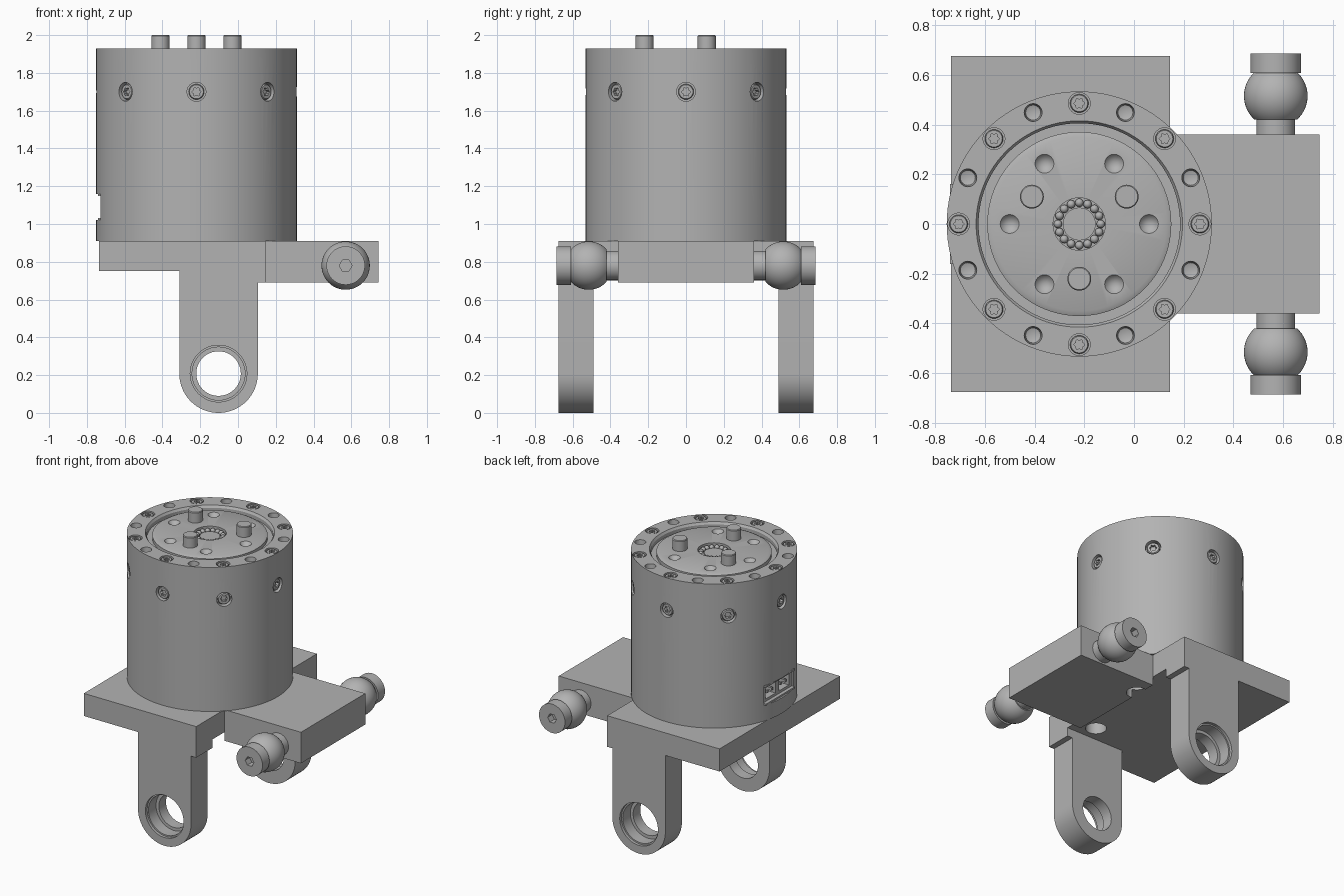
import bpy, bmesh
from math import cos, sin, pi, radians
from mathutils import Matrix, Vector

old = bpy.data.objects.get("Cube")
if old:
    bpy.data.objects.remove(old, do_unlink=True)

grey = bpy.data.materials.new("machined_grey")
grey.use_nodes = True
grey.diffuse_color = (0.45, 0.45, 0.45, 1)
grey.node_tree.nodes["Principled BSDF"].inputs["Base Color"].default_value = (0.45, 0.45, 0.45, 1)

CX, R, BOTTOM, TOP = -0.22, 0.533, 0.91, 1.93


def frame(loc, axis=(0, 0, 1)):
    """Placement whose local z points along axis."""
    return Matrix.Translation(loc) @ Vector(axis).to_track_quat('Z', 'Y').to_matrix().to_4x4()


def polar(radius, degrees, z):
    a = radians(degrees)
    return Vector((CX + radius * cos(a), radius * sin(a), z))


def lathe(bm, profile, mat, segs=32, lobes=()):
    """Revolve (radius, height) points; rings listed in lobes become star shaped."""
    rings = []
    for i, (r, h) in enumerate(profile):
        if r == 0:
            rings.append([bm.verts.new(mat @ Vector((0, 0, h)))] * segs)
            continue
        ring = []
        for k in range(segs):
            a = 2 * pi * k / segs
            rr = r * (1 + 0.2 * cos(6 * a)) if i in lobes else r
            ring.append(bm.verts.new(mat @ Vector((rr * cos(a), rr * sin(a), h))))
        rings.append(ring)
    for a, b in zip(rings, rings[1:]):
        for k in range(segs):
            n = (k + 1) % segs
            bm.faces.new(list(dict.fromkeys((a[k], a[n], b[n], b[k]))))


def rod(bm, r, low, high, mat, segs=32):
    lathe(bm, [(0, low), (r, low), (r, high), (0, high)], mat, segs)


def box(bm, x, y, z):
    size = [b - a for a, b in (x, y, z)]
    mid = [(a + b) / 2 for a, b in (x, y, z)]
    bmesh.ops.create_cube(bm, size=1, matrix=Matrix.Translation(mid) @ Matrix.Diagonal((*size, 1)))


def finish(bm, name):
    bmesh.ops.recalc_face_normals(bm, faces=bm.faces)
    mesh = bpy.data.meshes.new(name)
    bm.to_mesh(mesh)
    bm.free()
    mesh.materials.append(grey)
    ob = bpy.data.objects.new(name, mesh)
    bpy.context.collection.objects.link(ob)
    smooth(ob)
    return ob


def smooth(ob):
    ob.data.shade_smooth()
    ob.data.set_sharp_from_angle(angle=radians(30))


def carve(ob, bm):
    """Subtract the shapes in bm from ob."""
    cutter = finish(bm, "cutter")
    cutter.hide_render = True
    mod = ob.modifiers.new("cut", 'BOOLEAN')
    mod.operation, mod.solver, mod.object = 'DIFFERENCE', 'EXACT', cutter
    bpy.context.view_layer.objects.active = ob
    bpy.ops.object.modifier_apply(modifier=mod.name)
    bpy.data.objects.remove(cutter, do_unlink=True)
    smooth(ob)


# motor housing: turned body with face groove and centre bearing well
bm = bmesh.new()
lathe(bm, [(0, BOTTOM), (R, BOTTOM), (R, TOP), (0.415, TOP), (0.405, 1.915), (0.405, 1.89),
           (0.37, 1.89), (0.37, 1.915), (0.35, 1.925), (0.105, 1.925), (0.105, 1.89),
           (0.05, 1.89), (0.05, 1.7), (0, 1.7)], frame((CX, 0, 0)), 96)
housing = finish(bm, "motor_housing")

bm = bmesh.new()
for k in range(8):
    a = 45 * k
    rod(bm, 0.044, -0.03, 0.02, frame(polar(0.485, a, TOP)), 24)
    lathe(bm, [(0, -0.08), (0.03, -0.07), (0.036, 0), (0.036, 0.02), (0, 0.02)],
          frame(polar(0.485, a + 22.5, TOP)), 24)
    out = polar(1, a, 0) - Vector((CX, 0, 0))
    rod(bm, 0.05, -0.035, 0.03, frame(polar(R, a, 1.7), out), 24)
for k in range(6):
    lathe(bm, [(0, -0.05), (0.038, 0), (0.038, 0.03), (0, 0.03)],
          frame(polar(0.28, 60 * k, 1.925)), 24)
carve(housing, bm)

# cable socket: side slot with two deeper ports and thin lips
bm = bmesh.new()
box(bm, (-0.9, -0.715), (-0.165, 0.165), (1.02, 1.16))
carve(housing, bm)
bm = bmesh.new()
for y in (-0.075, 0.075):
    box(bm, (-0.73, -0.66), (y - 0.055, y + 0.055), (1.05, 1.13))
carve(housing, bm)
bm = bmesh.new()
for z in (1.02, 1.148):
    box(bm, (-0.74, -0.714), (-0.16, 0.16), (z, z + 0.012))
for y in (-0.075, 0.075):
    for dy in (-0.025, 0.025):
        box(bm, (-0.71, -0.655), (y + dy - 0.008, y + dy + 0.008), (1.08, 1.1))
finish(bm, "cable_socket")


# star socket screws on the rim and around the side
def screw(bm, mat, r):
    lathe(bm, [(0, -0.03), (r, -0.03), (r, -0.006), (r * 0.9, 0), (r * 0.5, 0),
               (r * 0.5, -0.02), (0, -0.02)], mat, 24, (4, 5))


rim, side = bmesh.new(), bmesh.new()
for k in range(8):
    out = polar(1, 45 * k, 0) - Vector((CX, 0, 0))
    screw(rim, frame(polar(0.485, 45 * k, TOP - 0.004)), 0.037)
    screw(side, frame(polar(R - 0.01, 45 * k, 1.7), out), 0.041)
finish(rim, "rim_screws")
finish(side, "side_screws")

# three locating pins
bm = bmesh.new()
for a in (30, 150, 270):
    lathe(bm, [(0, 1.9), (0.048, 1.9), (0.048, 1.995), (0.044, 2), (0, 2)],
          frame(polar(0.22, a, 0)), 32)
finish(bm, "locating_pins")

# bearing balls in the centre well
bm = bmesh.new()
for k in range(16):
    bmesh.ops.create_uvsphere(bm, u_segments=12, v_segments=8, radius=0.017,
                              matrix=frame(polar(0.086, 22.5 * k, 1.903)))
rod(bm, 0.066, 1.88, 1.905, frame((CX, 0, 0)))
finish(bm, "centre_bearing")

# mounting plates with through holes
plates = [("base_plate", (-0.735, 0.145), (-0.49, 0.49), (0.75, BOTTOM)),
          ("side_plate", (0.145, 0.745), (-0.36, 0.36), (0.69, BOTTOM))]
for name, x, y, z in plates:
    bm = bmesh.new()
    box(bm, x, y, z)
    plate = finish(bm, name)
    bm = bmesh.new()
    for a in (30, 120, 210, 300):
        rod(bm, 0.068, 0.6, 1, frame(polar(0.44, a, 0)))
    carve(plate, bm)

# leg brackets with rounded, counterbored eyes, and ball studs on the side plate
LX, LR = -0.103, 0.208
for s, word in ((-1, "front"), (1, "back")):
    outline = [(-0.735, BOTTOM), (-0.735, 0.75), (LX - LR, 0.75)]
    outline += [(LX - LR * cos(pi * k / 32), LR - LR * sin(pi * k / 32)) for k in range(33)]
    outline += [(LX + LR, 0.69), (0.145, 0.69), (0.145, BOTTOM)]
    bm = bmesh.new()
    face = bm.faces.new([bm.verts.new((x, s * 0.49, z)) for x, z in outline])
    ext = bmesh.ops.extrude_face_region(bm, geom=[face])
    moved = [v for v in ext["geom"] if isinstance(v, bmesh.types.BMVert)]
    bmesh.ops.translate(bm, verts=moved, vec=(0, s * 0.185, 0))
    leg = finish(bm, word + "_leg_bracket")
    bm = bmesh.new()
    lathe(bm, [(0, 0.4), (0.118, 0.4), (0.118, 0.57), (0.14, 0.57), (0.14, 0.655),
               (0.15, 0.655), (0.15, 0.8), (0, 0.8)], frame((LX, 0, LR), (0, s, 0)), 48)
    carve(leg, bm)

    ball = [(0.128 * cos(t), 0.515 + 0.128 * sin(t))
            for t in (radians(-48 + 6 * k) for k in range(17))]
    bm = bmesh.new()
    lathe(bm, [(0, 0.35), (0.078, 0.35), (0.078, 0.42)] + ball
          + [(0.102, 0.608), (0.102, 0.685), (0, 0.685)], frame((0.57, 0, 0.78), (0, s, 0)), 48)
    stud = finish(bm, word + "_ball_stud")
    bm = bmesh.new()
    rod(bm, 0.034, 0.635, 0.75, frame((0.57, 0, 0.78), (0, s, 0)), 6)
    carve(stud, bm)
